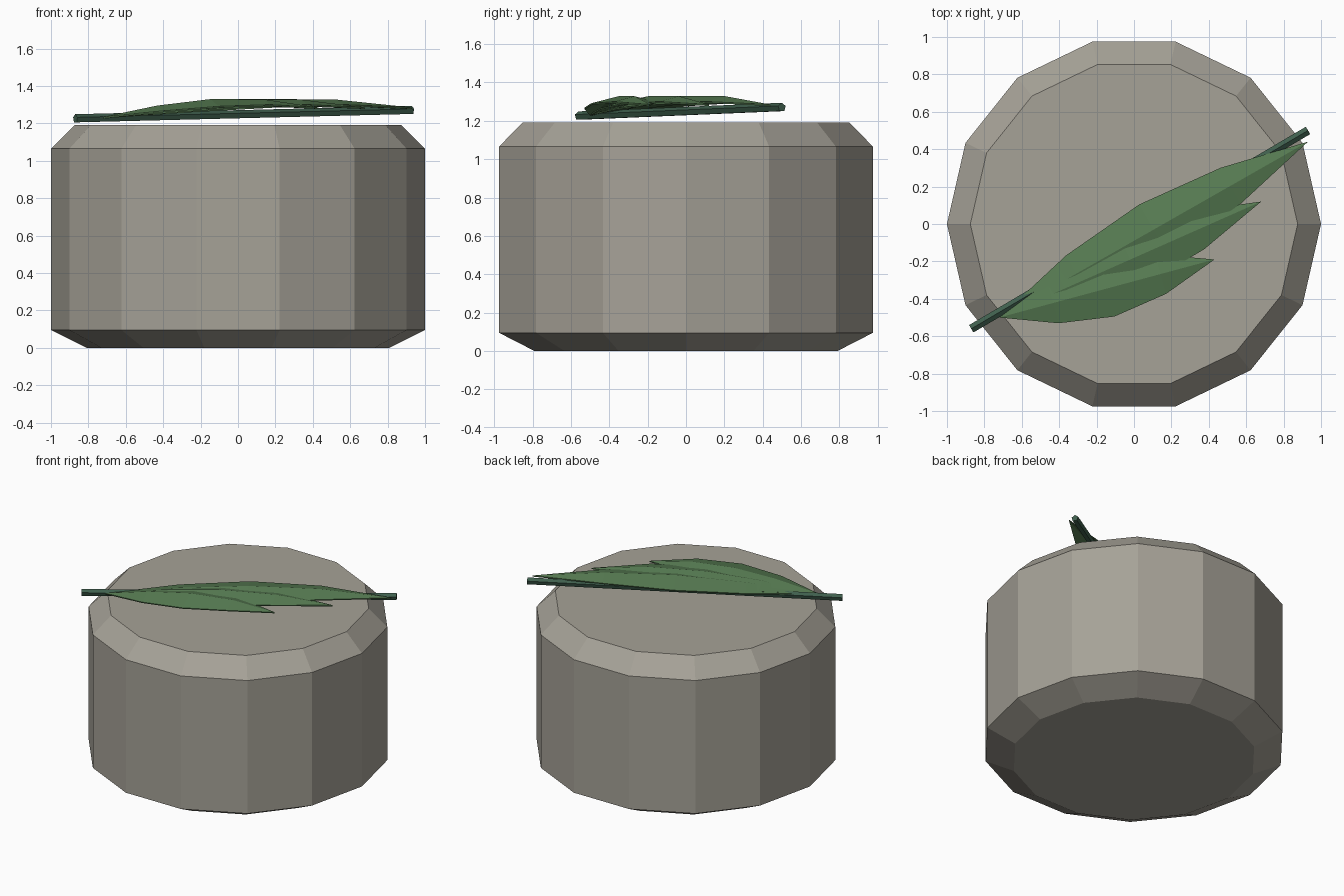
import bpy, bmesh, math
from mathutils import Vector

if "Cube" in bpy.data.objects:
    bpy.data.objects.remove(bpy.data.objects["Cube"])


def material(name, rgb):
    m = bpy.data.materials.new(name)
    m.diffuse_color = (*rgb, 1)
    m.use_nodes = True
    m.node_tree.nodes["Principled BSDF"].inputs["Base Color"].default_value = m.diffuse_color
    return m


def add_object(name, verts, faces, mat):
    mesh = bpy.data.meshes.new(name)
    mesh.from_pydata(verts, [], faces)
    bm = bmesh.new()
    bm.from_mesh(mesh)
    bmesh.ops.recalc_face_normals(bm, faces=bm.faces)
    bm.to_mesh(mesh)
    bm.free()
    mesh.materials.append(mat)
    ob = bpy.data.objects.new(name, mesh)
    bpy.context.collection.objects.link(ob)
    return ob


def loft(name, rings, mat):
    """Skin equal-sized rings of points and cap both ends."""
    n = len(rings[0])
    verts = [p for ring in rings for p in ring]
    faces = [(r * n + i, r * n + (i + 1) % n, (r + 1) * n + (i + 1) % n, (r + 1) * n + i)
             for r in range(len(rings) - 1) for i in range(n)]
    faces += [tuple(range(n)), tuple(range(len(verts) - n, len(verts)))]
    return add_object(name, verts, faces, mat)


stone = material("stone", (0.38, 0.36, 0.31))
green = material("leaf_green", (0.095, 0.2, 0.085))
dark_green = material("stem_green", (0.05, 0.115, 0.075))

# Stone block: 14 sides with chamfered top and bottom
SIDES = 14
profile = [(0.81, 0), (1, 0.095), (1, 1.065), (0.875, 1.19)]
loft("stone_block", [[(r * math.cos(math.tau * i / SIDES), r * math.sin(math.tau * i / SIDES), z)
                      for i in range(SIDES)] for r, z in profile], stone)

# Stem: thin rod lying across the top
start, end = Vector((-0.87, -0.56, 1.225)), Vector((0.93, 0.5, 1.27))
axis = (end - start).normalized()
side = axis.cross(Vector((0, 0, 1))).normalized()
up = side.cross(axis)
loft("stem", [[p + 0.024 * (math.cos(a) * side + math.sin(a) * up)
               for a in (math.tau * i / 5 + math.pi / 2 for i in range(5))]
              for p in (start, end)], dark_green)

# Leaves: arched, ridged blades fanning out from one base
BASE = Vector((-0.72, -0.5))
STATIONS = [(0.25, 0.112, 1.295), (0.5, 0.155, 1.33), (0.75, 0.11, 1.328)]


def leaf(name, tip):
    d = Vector(tip) - BASE
    n = Vector((-d.y, d.x)).normalized()
    verts = [(*BASE, 1.235)]
    for t, half, z in STATIONS:
        c = BASE + d * t
        verts += [(*(c + n * half), z - half * 0.25), (*c, z), (*(c - n * half), z - half * 0.25)]
    verts.append((*(BASE + d), 1.285))
    faces = [(0, 2, 1), (0, 3, 2), (7, 8, 10), (8, 9, 10)]
    for r in (1, 4):
        faces += [(r, r + 1, r + 4, r + 3), (r + 1, r + 2, r + 5, r + 4)]
    ob = add_object(name, verts, faces, green)
    if ob.data.polygons[0].normal.z < 0:
        ob.data.flip_normals()
    mod = ob.modifiers.new("thickness", 'SOLIDIFY')
    mod.thickness = 0.008


for name, tip in (("leaf_long", (0.93, 0.44)), ("leaf_middle", (0.68, 0.12)),
                  ("leaf_short", (0.43, -0.19))):
    leaf(name, tip)
